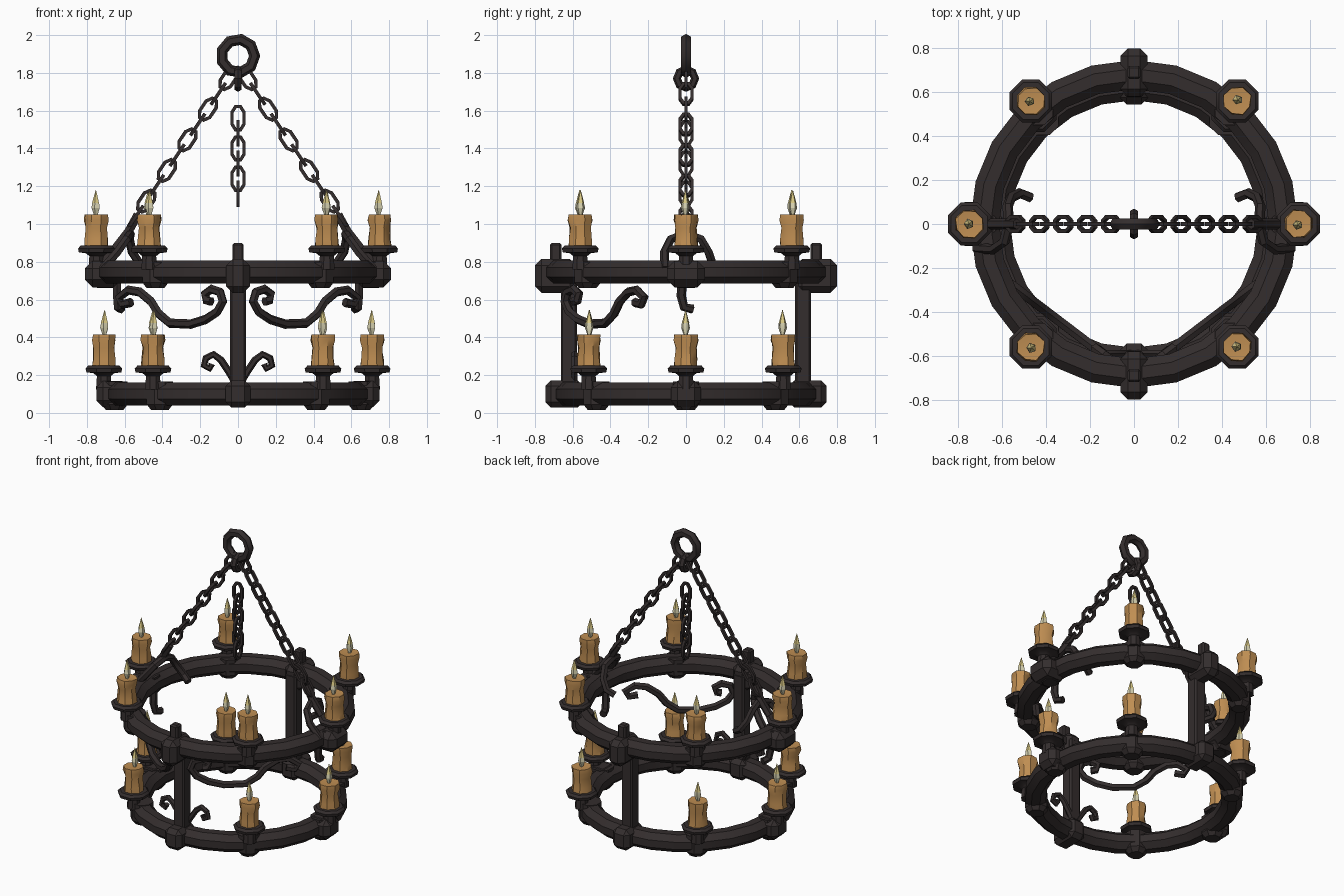
import bpy, bmesh, math, random
from mathutils import Vector, Matrix

if "Cube" in bpy.data.objects:
    bpy.data.objects.remove(bpy.data.objects["Cube"])

random.seed(4)
TAU = math.tau


def material(name, col):
    m = bpy.data.materials.new(name)
    m.diffuse_color = (*col, 1)
    m.use_nodes = True
    m.node_tree.nodes["Principled BSDF"].inputs["Base Color"].default_value = m.diffuse_color
    return m


IRON = material("dark_iron", (0.033, 0.026, 0.026))
WAX = material("candle_wax", (0.52, 0.27, 0.085))
CREAM = material("flame_cream", (0.72, 0.68, 0.46))
GOLD = material("flame_gold", (0.72, 0.60, 0.24))


def finish(name, bm, mats, angle=35):
    bmesh.ops.recalc_face_normals(bm, faces=bm.faces)
    me = bpy.data.meshes.new(name)
    bm.to_mesh(me)
    bm.free()
    ob = bpy.data.objects.new(name, me)
    bpy.context.collection.objects.link(ob)
    for m in mats:
        me.materials.append(m)
    bpy.ops.object.select_all(action='DESELECT')
    ob.select_set(True)
    bpy.context.view_layer.objects.active = ob
    bpy.ops.object.shade_smooth_by_angle(angle=math.radians(angle))
    return ob


def sweep(bm, pts, r, sides=6, closed=False, squash=1.0, up=(0, 0, 1), taper=0.0):
    """Tube along a path; squash scales the section along its second axis."""
    pts = [Vector(p) for p in pts]
    n, rings = len(pts), []
    nrm = Vector(up)
    for i, p in enumerate(pts):
        a = pts[i - 1] if (i or closed) else p
        b = pts[(i + 1) % n] if (i < n - 1 or closed) else p
        t = (b - a).normalized()
        nrm = nrm - t * nrm.dot(t)
        if nrm.length < 1e-4:
            nrm = t.orthogonal()
        nrm.normalize()
        side = t.cross(nrm)
        rr = r * (1 - taper * i / n)
        rings.append([bm.verts.new(p + rr * (math.cos(q) * nrm * squash + math.sin(q) * side))
                      for q in [TAU * (k + .5) / sides for k in range(sides)]])
    for i in range(n if closed else n - 1):
        A, B = rings[i], rings[(i + 1) % n]
        for k in range(sides):
            bm.faces.new((A[k], A[(k + 1) % sides], B[(k + 1) % sides], B[k]))
    if not closed:
        bm.faces.new(rings[0])
        bm.faces.new(rings[-1])


def lathe(bm, prof, loc, sides=8, jitter=0.0, mat=0):
    """Stack of polygons (radius, z) at loc."""
    pts = [(loc[0], loc[1], loc[2] + z) for _, z in prof]
    rings = []
    for (r, _), p in zip(prof, pts):
        rings.append([bm.verts.new((p[0] + r * math.cos(a) * (1 + random.uniform(-jitter, jitter)),
                                    p[1] + r * math.sin(a) * (1 + random.uniform(-jitter, jitter)),
                                    p[2])) for a in [TAU * (k + .5) / sides for k in range(sides)]])
    faces = [bm.faces.new(rings[0]), bm.faces.new(rings[-1])]
    for A, B in zip(rings, rings[1:]):
        faces += [bm.faces.new((A[k], A[(k + 1) % sides], B[(k + 1) % sides], B[k])) for k in range(sides)]
    for f in faces:
        f.material_index = mat


def box(bm, c, s, bevel=0.0):
    g = bmesh.ops.create_cube(bm, size=1, matrix=Matrix.Translation(c) @ Matrix.Diagonal((*s, 1)))
    if bevel:
        es = list({e for v in g['verts'] for e in v.link_edges})
        bmesh.ops.bevel(bm, geom=es, offset=bevel, segments=1, affect='EDGES')


def circle(r, z, n):
    return [(r * math.cos(TAU * i / n), r * math.sin(TAU * i / n), z) for i in range(n)]


def link(bm, c, d, side, half=0.062, wide=0.032, r=0.013):
    """One chain link along d, lying in the plane d/side."""
    shape = [(1, .4), (1, -.4), (.5, -1), (-.5, -1), (-1, -.4), (-1, .4), (-.5, 1), (.5, 1)]
    sweep(bm, [c + d * half * a + side * wide * b for a, b in shape], r, 4, True,
          up=d.cross(side))


def chain(name, a, b, count):
    a, b = Vector(a), Vector(b)
    d = (b - a).normalized()
    y = Vector((0, 1, 0))
    bm = bmesh.new()
    for i in range(count):
        link(bm, a.lerp(b, i / (count - 1)), d, y if i % 2 else d.cross(y))
    finish(name, bm, [IRON])


# two iron hoops
for name, r, z in (("upper_hoop", .68, .745), ("lower_hoop", .63, .1)):
    bm = bmesh.new()
    sweep(bm, circle(r, z, 24), .072, 8, True, squash=.92)
    finish(name, bm, [IRON])

# front and back posts with clamps on both hoops
for name, s in (("front_post", -1), ("back_post", 1)):
    bm = bmesh.new()
    box(bm, (0, s * .62, .41), (.085, .085, .7), .01)
    box(bm, (0, s * .69, .725), (.125, .22, .18), .035)
    box(bm, (0, s * .69, .84), (.06, .06, .12), .01)
    box(bm, (0, s * .645, .1), (.13, .2, .145), .03)
    finish(name, bm, [IRON])

# candle positions: (x, y, plate height)
spots = [(.75 * s, 0, .85) for s in (-1, 1)] + [(.71 * s, 0, .215) for s in (-1, 1)]
spots += [(.47 * a, .56 * b, .85) for a in (-1, 1) for b in (-1, 1)]
spots += [(.45 * a, .515 * b, .215) for a in (-1, 1) for b in (-1, 1)]

bm_h, bm_c, bm_f = bmesh.new(), bmesh.new(), bmesh.new()
for x, y, z in spots:
    # holder: underside boss, stem and drip plate
    base = -.19 if z > .5 else -.2
    inward = .93 if z > .5 else .92
    lathe(bm_h, [(.05, base), (.075, base + .03), (.075, -.05)], (x * inward, y * inward, z))
    lathe(bm_h, [(.045, -.09), (.04, -.02), (.06, -.005), (.1, 0), (.105, .02), (.09, .035)], (x, y, z))
    # lumpy wax candle
    lathe(bm_c, [(.066, .025), (.063, .07), (.058, .13), (.068, .17), (.064, .2), (.035, .197)],
          (x, y, z), 8, .07)
    # flame, cream below and gold at the tip
    lx, ly = random.uniform(-.006, .006), random.uniform(-.006, .006)
    lathe(bm_f, [(.008, .19), (.023, .235), (.02, .262)], (x + lx, y + ly, z), 5, .1, 0)
    lathe(bm_f, [(.02, .262), (.011, .295), (.001, .33)], (x + lx, y + ly, z), 5, 0, 1)
finish("candle_holders", bm_h, [IRON])
finish("candles", bm_c, [WAX], 40)
finish("flames", bm_f, [CREAM, GOLD], 20)

# clamps on the left and right of each hoop
bm = bmesh.new()
for s in (-1, 1):
    box(bm, (s * .715, 0, .735), (.19, .2, .14), .04)
    box(bm, (s * .665, 0, .1), (.17, .16, .14), .035)
finish("side_clamps", bm, [IRON])

# scrolls between the hoops, curling at both ends (u along chord, z)
wave = [(.16, .575), (.13, .60), (.16, .625), (.20, .64), (.225, .60), (.20, .56), (.17, .57)]
path = [(.10, .585), (.09, .61), (.11, .64), (.15, .645), (.17, .61), (.12, .55), (.17, .50), (.25, .475),
        (.36, .475), (.43, .52), (.48, .59), (.53, .645), (.59, .65), (.63, .61), (.61, .575), (.57, .575), (.56, .60)]
path = [(.14, .59), (.165, .595), (.175, .63), (.14, .655), (.095, .64), (.08, .59), (.11, .535), (.17, .495),
        (.25, .47), (.36, .475), (.42, .525), (.46, .59), (.52, .64), (.58, .65), (.63, .61), (.61, .575), (.565, .585)]
for name, s in (("left_scroll", -1), ("right_scroll", 1)):
    bm = bmesh.new()
    pts = [(s * u, -.64 + (u - .08) * .76, z) for u, z in path]
    sweep(bm, pts, .025, 6, up=(s * .6, .8, 0))
    # small curl at the foot of the front post
    curl = [(.02, .17), (.05, .22), (.09, .28), (.13, .31), (.17, .29), (.18, .25), (.15, .235), (.14, .26)]
    sweep(bm, [(s * u, -.59, z) for u, z in curl], .019, 6, up=(0, 1, 0))
    finish(name, bm, [IRON])

    # shackle tying the chain to the upper hoop, and the hook below it
    bm = bmesh.new()
    sh = [(.72, -.11, .76), (.64, -.115, .85), (.59, -.08, .92), (.57, 0, .95), (.575, .08, .92),
          (.56, .12, .85), (.52, .14, .79), (.47, .12, .76)]
    sweep(bm, [(s * x, y, z) for x, y, z in sh], .024, 6)
    sweep(bm, [(s * .53, 0, 1.05), (s * .58, 0, .96), (s * .65, 0, .87), (s * .72, 0, .79)], .026, 6)
    sweep(bm, [(s * .64, -.02, .7), (s * .64, -.025, .62), (s * .635, -.01, .56), (s * .62, .035, .55)],
          .025, 6, up=(1, 0, 0))
    finish(name.replace("scroll", "shackle"), bm, [IRON])
    chain(name.replace("scroll", "chain"), (s * .05, 0, 1.77), (s * .54, 0, 1.04), 10)

# loose chain hanging in the middle
chain("middle_chain", (0, 0, 1.56), (0, 0, 1.16), 6)

# hanging ring and the joining link below it
bm = bmesh.new()
sweep(bm, [(x, 0, 1.89 + y) for x, y, _ in circle(.088, 0, 9)], .03, 6, True, up=(0, 1, 0))
sweep(bm, [(0, x, 1.77 + y) for x, y, _ in circle(.048, 0, 8)], .022, 6, True, up=(1, 0, 0))
finish("hanging_ring", bm, [IRON])
